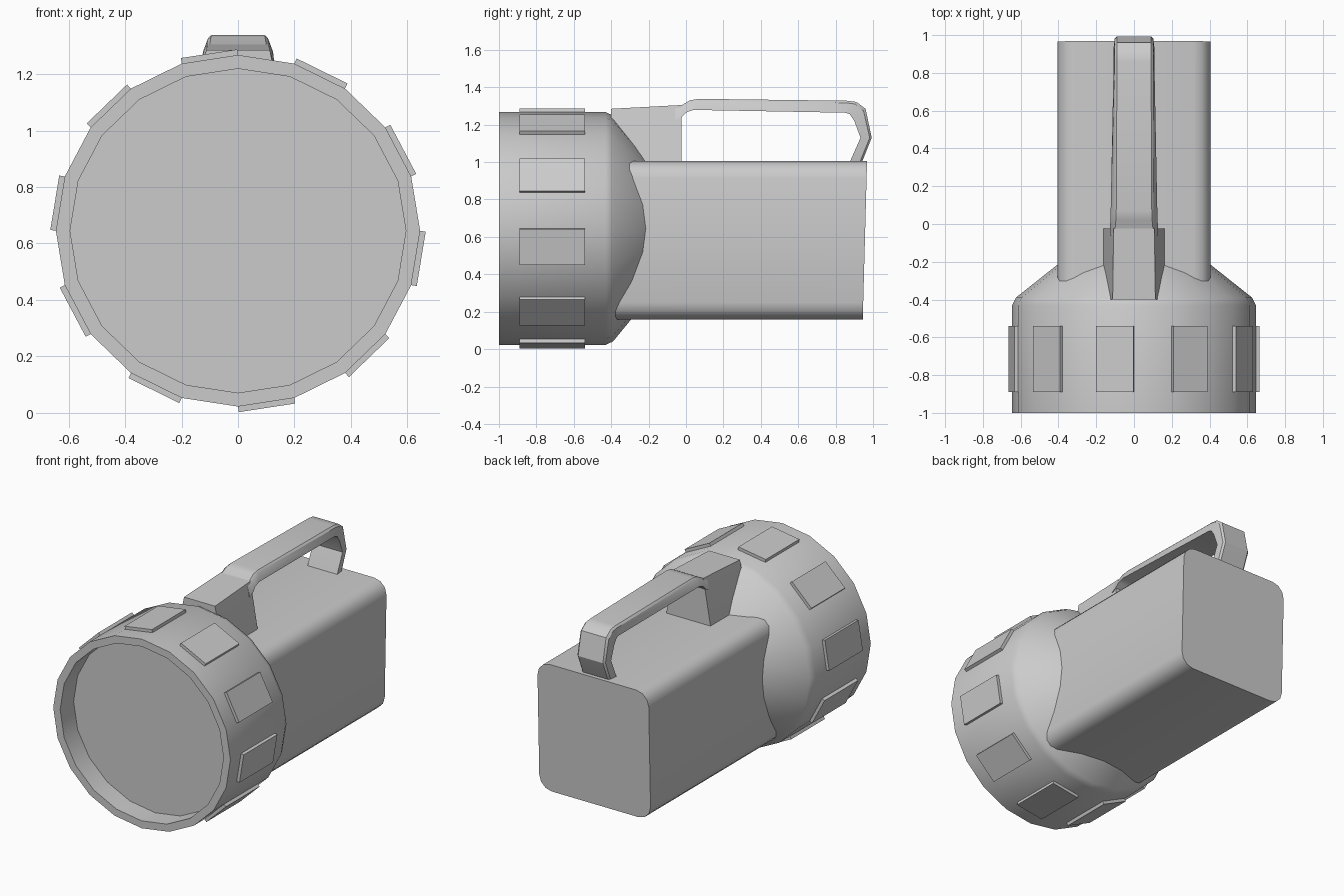
import bpy, bmesh, math
from mathutils import Vector

if "Cube" in bpy.data.objects:
    bpy.data.objects.remove(bpy.data.objects["Cube"], do_unlink=True)

grey = bpy.data.materials.new("plain_grey")
grey.use_nodes = True
grey.diffuse_color = (0.6, 0.6, 0.6, 1)
grey.node_tree.nodes["Principled BSDF"].inputs["Base Color"].default_value = (0.6, 0.6, 0.6, 1)

CZ, RX, RZ, SIDES = 0.645, 0.645, 0.6225, 20


def finish(name, bm, smooth=True):
    bmesh.ops.recalc_face_normals(bm, faces=bm.faces)
    mesh = bpy.data.meshes.new(name)
    bm.to_mesh(mesh)
    bm.free()
    obj = bpy.data.objects.new(name, mesh)
    bpy.context.collection.objects.link(obj)
    mesh.materials.append(grey)
    if smooth:
        bpy.ops.object.select_all(action='DESELECT')
        obj.select_set(True)
        bpy.context.view_layer.objects.active = obj
        bpy.ops.object.shade_smooth_by_angle(angle=math.radians(32))
    return obj


def loft(name, rings, smooth=True):
    """Skin a list of equal rings and cap both ends."""
    bm = bmesh.new()
    loops = [[bm.verts.new(p) for p in ring] for ring in rings]
    n = len(loops[0])
    for a, b in zip(loops, loops[1:]):
        for i in range(n):
            j = (i + 1) % n
            bm.faces.new((a[i], a[j], b[j], b[i]))
    bm.faces.new(loops[0])
    bm.faces.new(loops[-1])
    return finish(name, bm, smooth)


def rim_point(step, r, y):
    a = step * math.tau / SIDES
    return Vector((RX * r * math.sin(a), y, CZ + RZ * r * math.cos(a)))


# Lamp head: recessed lens, rim, barrel and cone
profile = [(0.922, -0.86), (0.922, -1), (1, -1), (1, -0.43),
           (0.97, -0.39), (0.628, -0.215), (0.5, -0.15)]
loft("lamp_head", [[rim_point(i, r, y) for i in range(SIDES)] for r, y in profile])

# Grip pads on every other facet of the barrel
for k in range(SIDES // 2):
    s = 2 * k + 1
    ends = [rim_point(s, 1, 0), rim_point(s + 1, 1, 0)]
    along = ends[1] - ends[0]
    normal = Vector((-along.z, 0, along.x)).normalized()
    rings = []
    for h in (-0.005, 0.02):
        rings.append([e + normal * h + Vector((0, y, 0)) for e, y in
                      ((ends[0], -0.89), (ends[1], -0.89), (ends[1], -0.54), (ends[0], -0.54))])
    loft(f"grip_pad_{k + 1}", rings, smooth=False)

# Battery case: box with rounded long edges and a slightly leaning back
bm = bmesh.new()
bmesh.ops.create_cube(bm, size=1)
for v in bm.verts:
    back = 0.945 if v.co.z < 0 else 0.968
    v.co = (v.co.x * 0.81, back if v.co.y > 0 else -0.38, 0.582 + v.co.z * 0.845)
long_edges = [e for e in bm.edges if abs(e.verts[0].co.y - e.verts[1].co.y) > 1]
bmesh.ops.bevel(bm, geom=long_edges, offset=0.09, segments=3, profile=0.5, affect='EDGES')
finish("battery_case", bm)


def section(y0, z0, w0, y1, z1, w1):
    """Chamfered cross-section from an outer point to an inner point."""
    o, i = Vector((0, y0, z0)), Vector((0, y1, z1))
    m = o.lerp(i, 0.18)
    half = [(w0 - 0.012, o), (w0, m), (w1, i)]
    pts = [p + Vector((w, 0, 0)) for w, p in half]
    return pts + [Vector((-p.x, p.y, p.z)) for p in reversed(pts)]


# Handle block flaring down to the case
loft("handle_block", [section(-0.40, 1.285, 0.125, -0.40, 0.95, 0.17),
                      section(-0.025, 1.305, 0.12, -0.025, 0.95, 0.17)])

# Handle bar: outer and inner edge points with half widths
stations = [(-0.06, 1.30, 0.112, -0.06, 1.22, 0.128),
            (-0.025, 1.303, 0.112, -0.025, 1.237, 0.128),
            (0.02, 1.33, 0.108, 0.0, 1.265, 0.126),
            (0.07, 1.338, 0.106, 0.04, 1.279, 0.124),
            (0.86, 1.328, 0.102, 0.85, 1.264, 0.108),
            (0.91, 1.322, 0.102, 0.875, 1.257, 0.108),
            (0.96, 1.285, 0.102, 0.90, 1.22, 0.108),
            (0.993, 1.13, 0.102, 0.933, 1.13, 0.108),
            (0.945, 1.01, 0.102, 0.88, 1.01, 0.108),
            (0.93, 0.98, 0.102, 0.87, 0.98, 0.108)]
loft("handle_bar", [section(*s) for s in stations])
